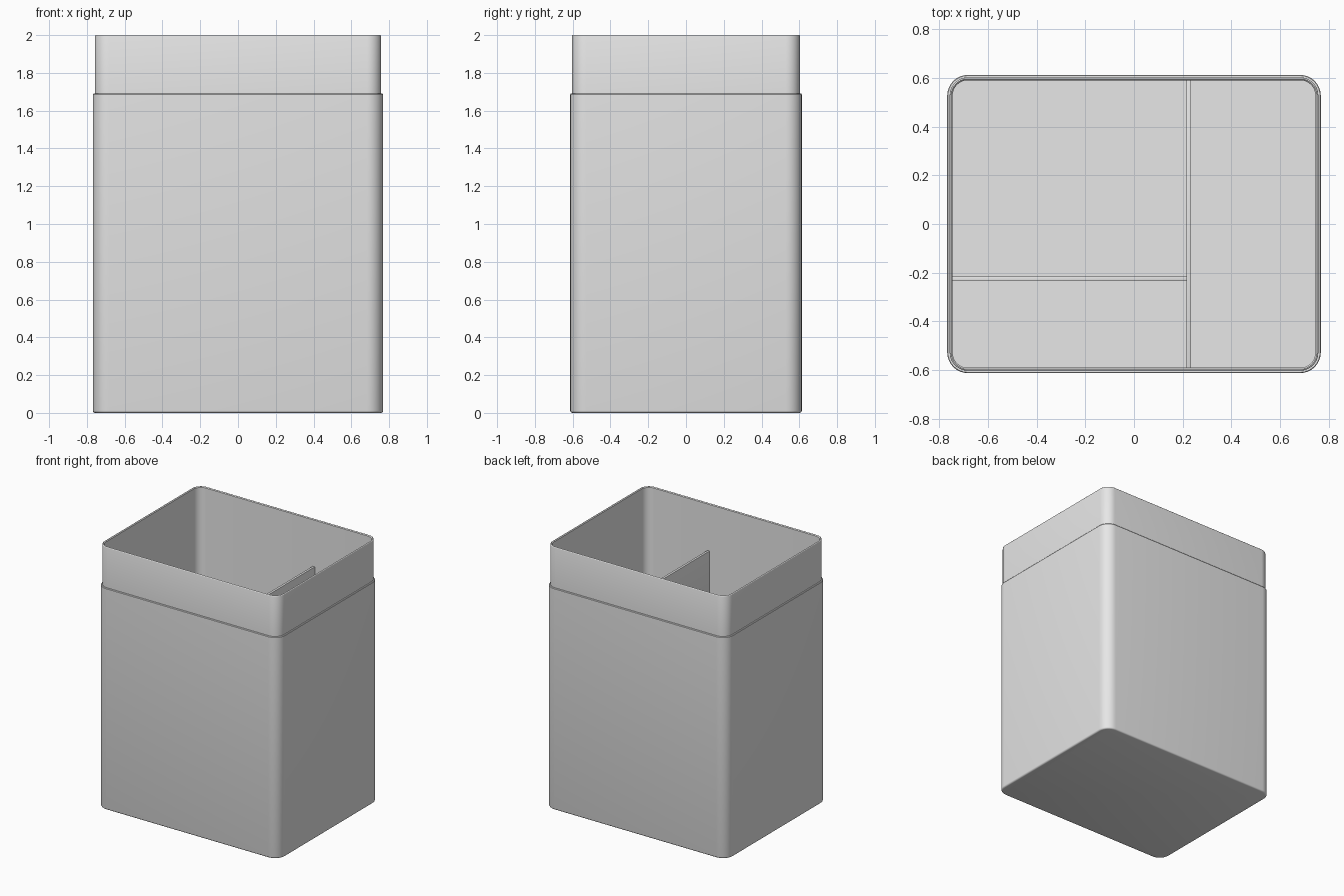
import bpy
import bmesh
from math import cos, sin, pi

HALF_X, HALF_Y, RADIUS = 0.768, 0.613, 0.085
INNER = 0.022          # inset of the inside walls
FLOOR = 0.025
SEGMENTS = 8

cube = bpy.data.objects.get("Cube")
if cube:
    bpy.data.objects.remove(cube, do_unlink=True)

grey = bpy.data.materials.new("light grey plastic")
grey.use_nodes = True
grey.diffuse_color = (0.8, 0.8, 0.8, 1)
grey.node_tree.nodes["Principled BSDF"].inputs["Base Color"].default_value = (0.8, 0.8, 0.8, 1)


def finish(bm, name):
    bmesh.ops.recalc_face_normals(bm, faces=bm.faces[:])
    mesh = bpy.data.meshes.new(name)
    bm.to_mesh(mesh)
    bm.free()
    mesh.materials.append(grey)
    obj = bpy.data.objects.new(name, mesh)
    bpy.context.collection.objects.link(obj)
    return obj


def rounded_loop(bm, inset, z):
    """Rounded rectangle of vertices, shrunk by inset."""
    r = RADIUS - inset
    verts = []
    for i, (sx, sy) in enumerate([(1, 1), (-1, 1), (-1, -1), (1, -1)]):
        for k in range(SEGMENTS + 1):
            a = (i + k / SEGMENTS) * pi / 2
            verts.append(bm.verts.new((sx * (HALF_X - RADIUS) + r * cos(a),
                                       sy * (HALF_Y - RADIUS) + r * sin(a), z)))
    return verts


def arc(inset, z, r, start, steps=3):
    """Quarter round in the (inset, height) section."""
    return [(inset + r * cos(start + k / steps * pi / 2),
             z + r * sin(start + k / steps * pi / 2)) for k in range(steps + 1)]


# Shell section: underside edge, outer wall, ledge, neck, rounded rim, inside, floor
section = arc(0.012, 0.012, 0.012, -pi / 2)[::1]
section = [(0.024 - i, z) for i, z in section]
section += [(0, 1.686), (0.003, 1.69), (0.01, 1.69)]
section += [(0.032 - i, z) for i, z in arc(0.016, 1.994, 0.006, 0)]
section += [(INNER, 1.994), (INNER, FLOOR)]

bm = bmesh.new()
loops = [rounded_loop(bm, i, z) for i, z in section]
for low, high in zip(loops, loops[1:]):
    n = len(low)
    for k in range(n):
        m = (k + 1) % n
        bm.faces.new((low[k], low[m], high[m], high[k]))
bm.faces.new(loops[0])
bm.faces.new(loops[-1])
shell = finish(bm, "container_shell")


def divider(name, x0, x1, y0, y1, top):
    """Thin upright panel with softened top edges."""
    bm = bmesh.new()
    bmesh.ops.create_cube(bm, size=1)
    for v in bm.verts:
        v.co = (x1 if v.co.x > 0 else x0, y1 if v.co.y > 0 else y0,
                top if v.co.z > 0 else FLOOR - 0.005)
    edges = [e for e in bm.edges if all(v.co.z > 1 for v in e.verts)]
    bmesh.ops.bevel(bm, geom=edges, offset=0.004, segments=2, profile=0.5, affect='EDGES')
    return finish(bm, name)


# Inside panels: one full depth, one shorter across the right compartment
in_x, in_y = HALF_X - INNER + 0.005, HALF_Y - INNER + 0.005
parts = [shell,
         divider("long_divider", 0.215, 0.235, -in_y, in_y, 1.64),
         divider("short_divider", -in_x, 0.22, -0.235, -0.215, 1.3)]

for obj in parts:
    bpy.ops.object.select_all(action='DESELECT')
    obj.select_set(True)
    bpy.context.view_layer.objects.active = obj
    bpy.ops.object.shade_smooth_by_angle(angle=pi / 5)
